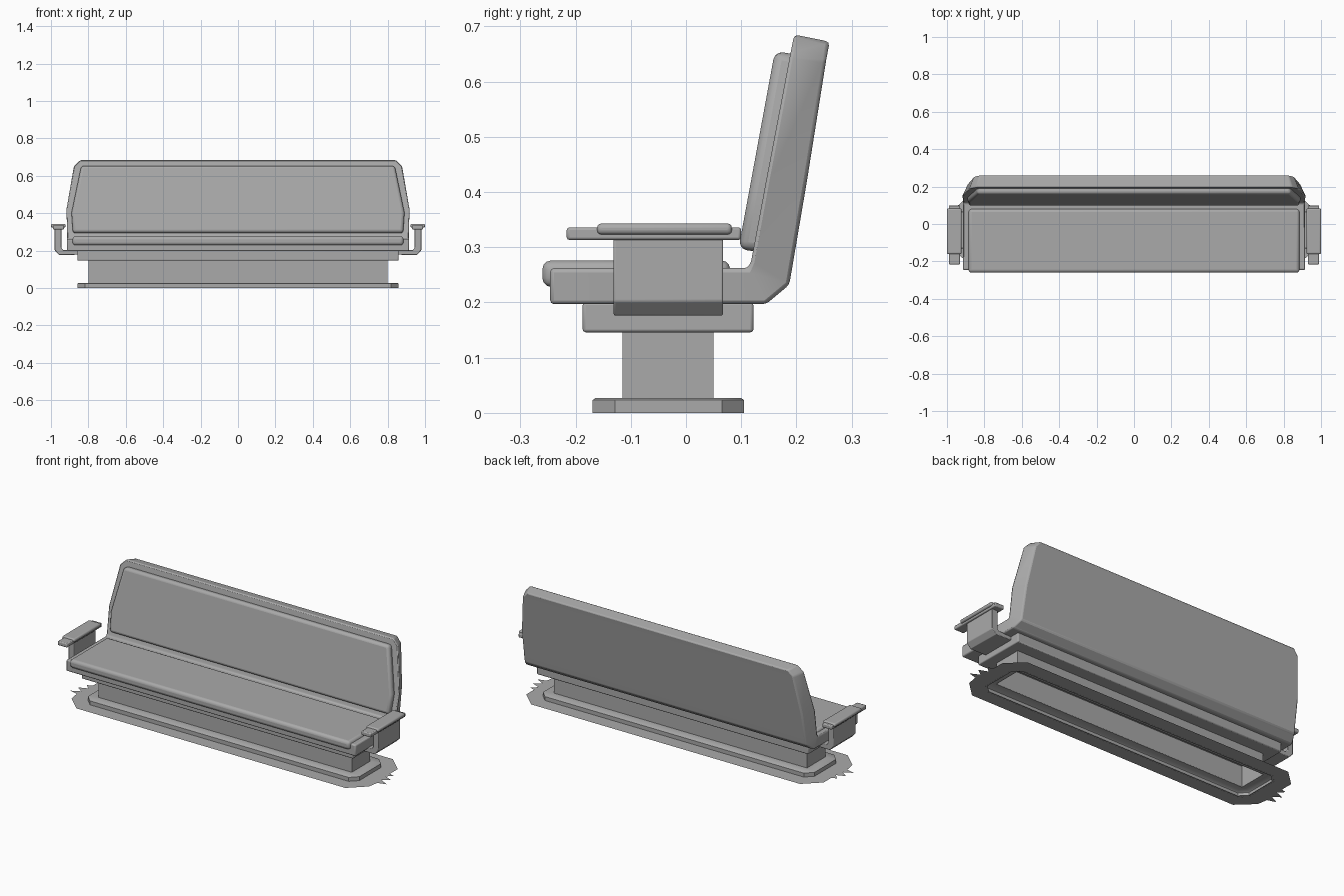
import bpy, bmesh, math
from mathutils import Vector

if "Cube" in bpy.data.objects:
    bpy.data.objects.remove(bpy.data.objects["Cube"])

grey = bpy.data.materials.new("plain_grey")
grey.use_nodes = True
colour = (0.4, 0.4, 0.4, 1)
grey.diffuse_color = colour
grey.node_tree.nodes["Principled BSDF"].inputs["Base Color"].default_value = colour


def finish(name, bm, bevel=0, segments=2):
    bmesh.ops.recalc_face_normals(bm, faces=bm.faces)
    mesh = bpy.data.meshes.new(name)
    bm.to_mesh(mesh)
    bm.free()
    obj = bpy.data.objects.new(name, mesh)
    bpy.context.collection.objects.link(obj)
    mesh.materials.append(grey)
    if bevel:
        mod = obj.modifiers.new("soft_edges", "BEVEL")
        mod.width, mod.segments = bevel, segments
        mod.limit_method, mod.angle_limit = "ANGLE", math.radians(25)
    bpy.ops.object.select_all(action="DESELECT")
    obj.select_set(True)
    bpy.context.view_layer.objects.active = obj
    bpy.ops.object.shade_smooth_by_angle(angle=math.radians(35))
    return obj


def loft(name, rings, bevel=0, segments=2, caps=True):
    """Skin a list of equal closed loops, optionally capping both ends."""
    bm = bmesh.new()
    loops = [[bm.verts.new(p) for p in ring] for ring in rings]
    n = len(loops[0])
    for a, b in zip(loops, loops[1:]):
        for i in range(n):
            j = (i + 1) % n
            bm.faces.new((a[i], a[j], b[j], b[i]))
    if caps:
        bm.faces.new(loops[0])
        bm.faces.new(loops[-1])
    return finish(name, bm, bevel, segments)


def box(name, x, y, z, bevel=0, segments=2):
    rect = [(x[0], y[0]), (x[1], y[0]), (x[1], y[1]), (x[0], y[1])]
    return loft(name, [[(*p, h) for p in rect] for h in z], bevel, segments)


def octagon(hx, hy, cut, z, cy=-0.032):
    pts = []
    for sx, sy in ((1, 1), (-1, 1), (-1, -1), (1, -1)):
        pair = [(sx * hx, cy + sy * (hy - cut), z), (sx * (hx - cut), cy + sy * hy, z)]
        pts += pair if sx * sy > 0 else pair[::-1]
    return pts


# Hollow base plate and the column, both open underneath
rect = [(0.8, 0.05), (-0.8, 0.05), (-0.8, -0.115), (0.8, -0.115)]
loft("base_plate", [octagon(0.858, 0.137, 0.04, 0), octagon(0.858, 0.137, 0.04, 0.023),
                    octagon(0.853, 0.132, 0.04, 0.027), octagon(0.8, 0.0825, 0.002, 0.027)], caps=False)
loft("column", [[(*p, z) for p in rect] for z in (0.026, 0.15)], caps=False)

# Thin floor skirt with ragged ends, around the base plate
bm = bmesh.new()
half = [(0, -0.245), (0.85, -0.245), (0.94, -0.16), (0.95, -0.1), (1.0, -0.085), (0.95, -0.06),
        (0.99, -0.03), (0.94, -0.01), (0.97, 0.02), (0.94, 0.03), (0.94, 0.1), (0.85, 0.185), (0, 0.185)]
outline = half + [(-x, y) for x, y in half[-2:0:-1]]
hole = octagon(0.85, 0.13, 0.04, 0)
edges = []
for loop in ([(*p, 0.0005) for p in outline], hole):
    vs = [bm.verts.new((p[0], p[1], 0.0005)) for p in loop]
    edges += [bm.edges.new((vs[i - 1], vs[i])) for i in range(len(vs))]
bmesh.ops.triangle_fill(bm, edges=edges, use_beauty=True)
finish("floor_skirt", bm)

# Support frame under the seat
box("support_frame", (-0.858, 0.858), (-0.187, 0.122), (0.146, 0.2), 0.005)

# Bent shell: stations of inner and outer (half width, y, z) running from seat front to back top
stations = [
    ((0.915, -0.246, 0.262), (0.915, -0.246, 0.197)),
    ((0.915, 0.112, 0.262), (0.91, 0.145, 0.197)),
    ((0.915, 0.118, 0.275), (0.89, 0.187, 0.232)),
    ((0.92, 0.145, 0.42), (0.885, 0.219, 0.42)),
    ((0.88, 0.189, 0.65), (0.855, 0.254, 0.64)),
    ((0.845, 0.196, 0.685), (0.825, 0.26, 0.672)),
]
loft("seat_shell", [[(-a[0], *a[1:]), a, b, (-b[0], *b[1:])] for a, b in stations], 0.007)

# Cushions
box("seat_cushion", (-0.885, 0.885), (-0.26, 0.08), (0.228, 0.276), 0.016, 3)
slope = [(0.883, 0.095, 0.297), (0.89, 0.115, 0.405), (0.838, 0.161, 0.655)]
depth = Vector((0, 0.05, -0.008))
loft("back_cushion", [[Vector((-w, y, z)), Vector((w, y, z)), Vector((w, y, z)) + depth,
                       Vector((-w, y, z)) + depth] for w, y, z in slope], 0.015, 3)

# Armrests, one on each side
bracket = [(0.855, 0.178), (0.955, 0.176), (0.98, 0.202), (0.98, 0.318),
           (0.945, 0.318), (0.945, 0.215), (0.935, 0.202), (0.855, 0.202)]
for s, side in ((1, "left"), (-1, "right")):
    loft(side + "_arm_bracket", [[(s * x, y, z) for x, z in bracket] for y in (-0.131, 0.067)], 0.003)
    box(side + "_arm_rail", sorted((s * 0.93, s * 0.99)), (-0.216, 0.1), (0.313, 0.336), 0.005)
    box(side + "_arm_pad", sorted((s * 0.922, s * 1.0)), (-0.161, 0.083), (0.323, 0.343), 0.008, 3)
